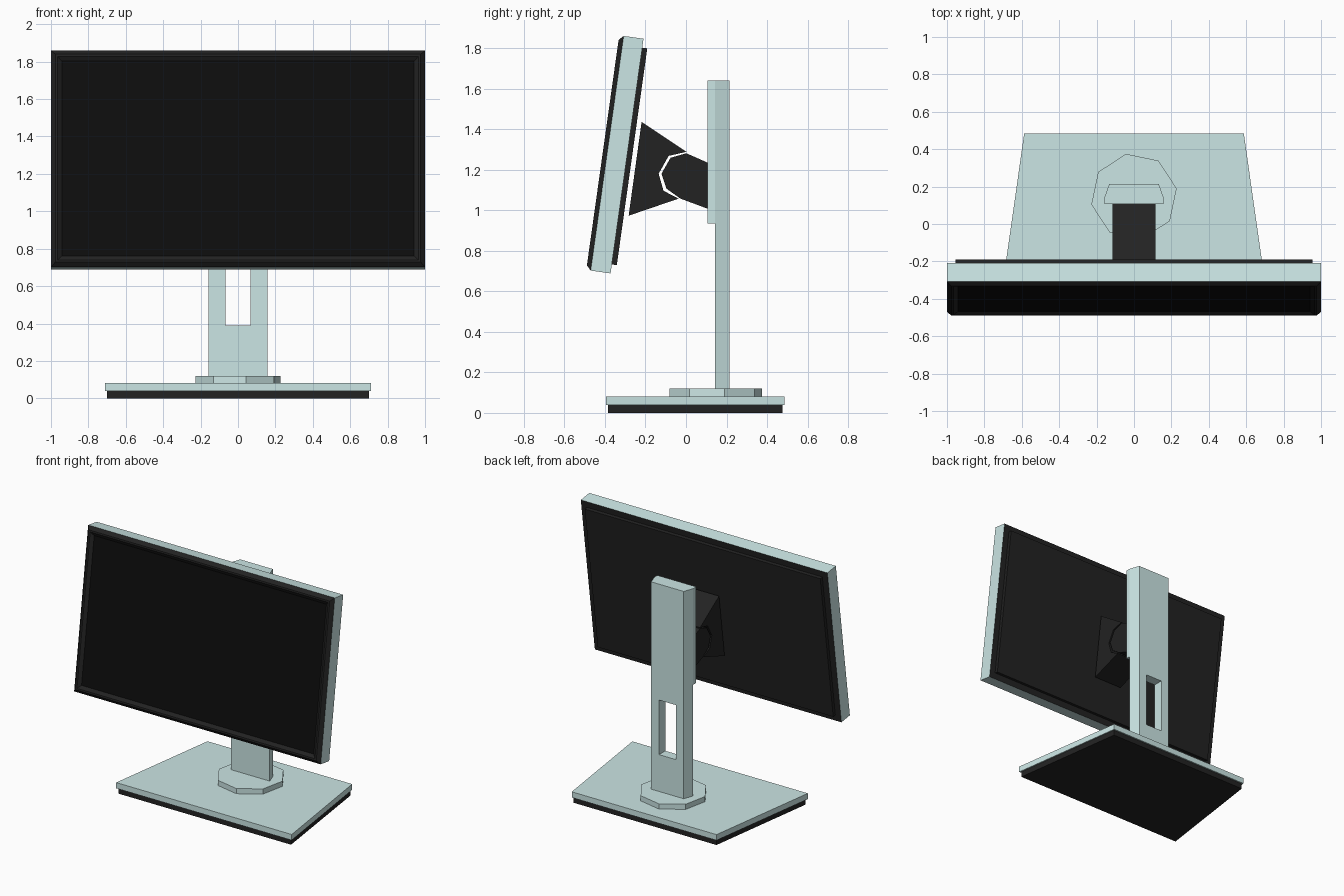
import bpy, bmesh, math
from mathutils import Matrix, Vector

if "Cube" in bpy.data.objects:
    bpy.data.objects.remove(bpy.data.objects["Cube"])


def material(name, rgb):
    m = bpy.data.materials.new(name)
    m.diffuse_color = (*rgb, 1)
    m.use_nodes = True
    m.node_tree.nodes["Principled BSDF"].inputs["Base Color"].default_value = m.diffuse_color
    return m


PALE = material("pale_teal", (0.60, 0.79, 0.78))
DARK = material("dark_plastic", (0.016, 0.016, 0.016))
GLASS = material("black_glass", (0.004, 0.004, 0.004))


def finish(name, bm, mats):
    bmesh.ops.recalc_face_normals(bm, faces=bm.faces)
    me = bpy.data.meshes.new(name)
    bm.to_mesh(me)
    bm.free()
    for m in mats:
        me.materials.append(m)
    ob = bpy.data.objects.new(name, me)
    bpy.context.collection.objects.link(ob)
    return ob


def prism(name, pts, a, b, mat, axis="z"):
    """Extrude a profile from a to b along z (points x,y) or x (points y,z)."""
    bm = bmesh.new()
    place = (lambda p, t: (p[0], p[1], t)) if axis == "z" else (lambda p, t: (t, p[0], p[1]))
    face = bm.faces.new([bm.verts.new(place(p, a)) for p in pts])
    out = bmesh.ops.extrude_face_region(bm, geom=[face])["geom"]
    shift = Vector((0, 0, b - a)) if axis == "z" else Vector((b - a, 0, 0))
    bmesh.ops.translate(bm, vec=shift, verts=[v for v in out if isinstance(v, bmesh.types.BMVert)])
    return finish(name, bm, [mat])


def mirrored(half):
    """Close a right-hand outline (x, y) across x = 0."""
    return half + [(-x, y) for x, y in reversed(half)]


def rect_loft(name, rings, strip_mats, cap_mats, mats):
    """Skin rectangles (half width, half height, depth) along y and cap the ends."""
    bm = bmesh.new()
    loops = [[bm.verts.new((sx * w, d, sz * h)) for sx, sz in ((-1, -1), (1, -1), (1, 1), (-1, 1))]
             for w, h, d in rings]
    for l0, l1, mi in zip(loops, loops[1:], strip_mats):
        for i in range(4):
            j = (i + 1) % 4
            bm.faces.new((l0[i], l0[j], l1[j], l1[i])).material_index = mi
    for loop, mi in zip((loops[0], loops[-1]), cap_mats):
        bm.faces.new(loop).material_index = mi
    return finish(name, bm, mats)


# Foot: rubber pad under a tapered plate
prism("foot_pad", mirrored([(0.70, -0.385), (0.58, 0.475)]), 0.0, 0.04, DARK)
prism("foot_plate", mirrored([(0.712, -0.395), (0.587, 0.485)]), 0.04, 0.082, PALE)

# Octagonal swivel disc
disc = [(0.232 * math.cos(a), 0.147 + 0.232 * math.sin(a))
        for a in (math.radians(10.7 + 45 * i) for i in range(8))]
prism("swivel_disc", disc, 0.082, 0.12, PALE)

# Column with a rectangular cable hole
column = prism("column", mirrored([(0.158, 0.142), (0.132, 0.215)]), 0.12, 1.64, PALE)
cutter = prism("cable_hole_cutter", mirrored([(0.068, 0.05), (0.068, 0.3)]), 0.39, 0.79, PALE)
cutter.hide_render = True
cutter.hide_viewport = True
cut = column.modifiers.new("cable_hole", "BOOLEAN")
cut.operation = "DIFFERENCE"
cut.solver = "EXACT"
cut.object = cutter

# Height-adjust rail on the front of the column
prism("column_rail", mirrored([(0.158, 0.107), (0.158, 0.142)]), 0.935, 1.64, PALE)

# Tilt hinge and the bracket that cups it
hinge = [(0.002, 1.281), (0.108, 1.234), (0.108, 1.007), (-0.027, 1.057),
         (-0.096, 1.106), (-0.121, 1.18), (-0.076, 1.259)]
bracket = [(-0.219, 1.436), (0.002, 1.288), (-0.086, 1.268), (-0.135, 1.18),
           (-0.111, 1.096), (-0.037, 1.057), (-0.283, 0.973)]
prism("tilt_hinge", hinge, -0.115, 0.115, DARK, "x")
prism("screen_bracket", bracket, -0.115, 0.115, DARK, "x")

# Screen: pale sides, chamfered dark bezel, recessed glass
W, H = 1.0, 0.5845
screen = rect_loft(
    "screen",
    [(W, H, 0.099), (W, H, 0.0), (W - 0.023, H - 0.023, -0.022),
     (W - 0.035, H - 0.035, -0.022), (W - 0.058, H - 0.058, -0.005)],
    [0, 1, 1, 1], (1, 2), [PALE, DARK, GLASS])
back = rect_loft("back_panel", [(0.955, 0.54, 0.099), (0.955, 0.54, 0.124)],
                 [0], (0, 0), [DARK])

# Tilt the screen backwards
for ob in (screen, back):
    ob.matrix_world = Matrix.Translation((0, -0.389, 1.281)) @ Matrix.Rotation(math.radians(-8), 4, "X")
